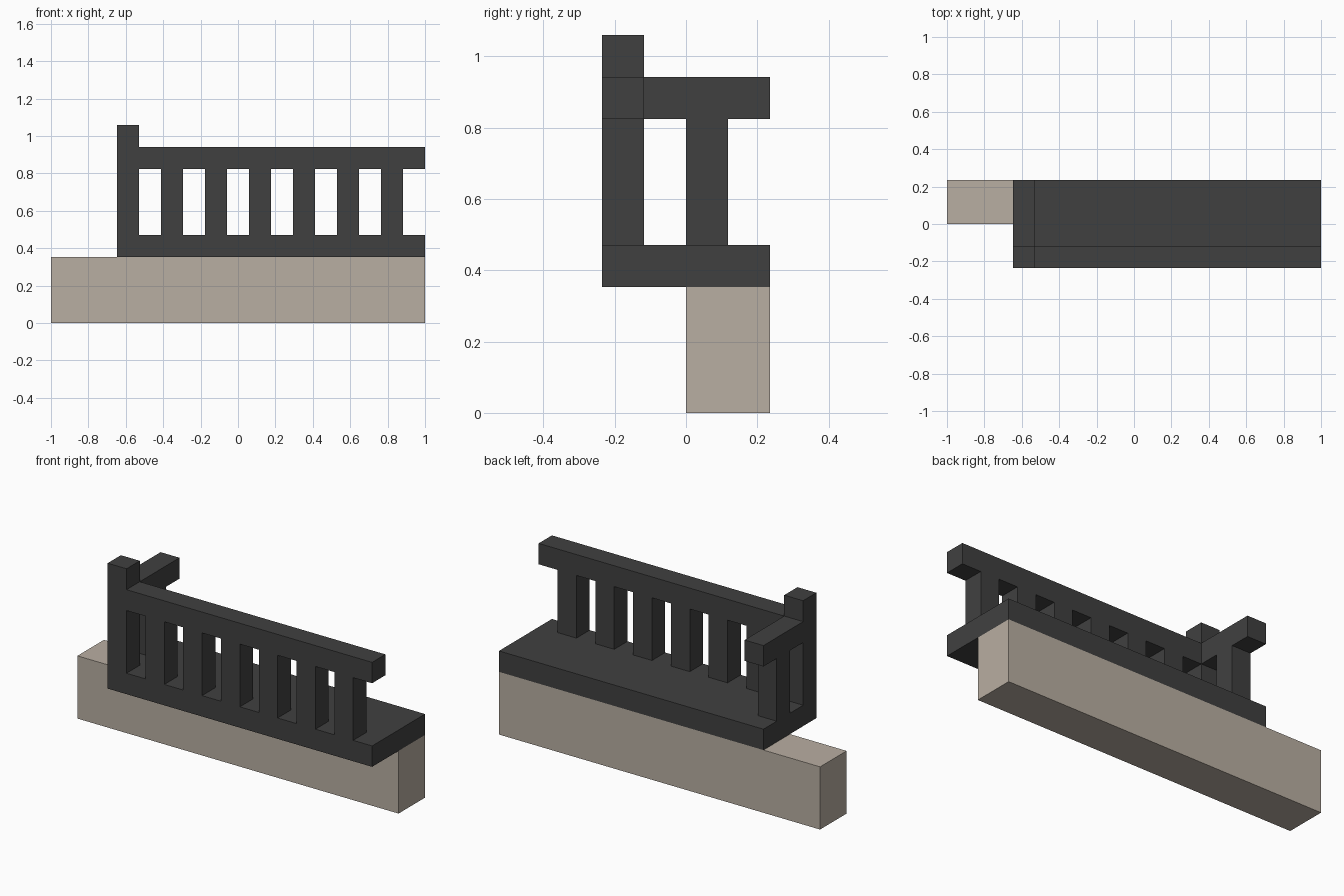
import bpy
import bmesh
from mathutils import Vector

if "Cube" in bpy.data.objects:
    bpy.data.objects.remove(bpy.data.objects["Cube"])

U = 2 / 17  # grid module: the model is 17 modules long


def material(name, rgb):
    m = bpy.data.materials.new(name)
    m.diffuse_color = (*rgb, 1)
    m.use_nodes = True
    m.node_tree.nodes["Principled BSDF"].inputs["Base Color"].default_value = m.diffuse_color
    return m


stone = material("tan stone", (0.485, 0.425, 0.36))
iron = material("dark grey", (0.051, 0.051, 0.051))


def box(name, x, y, z, mat):
    """Box from (min, max) ranges in modules; x counts from the left end."""
    lo = Vector((x[0] - 8.5, y[0], z[0])) * U
    hi = Vector((x[1] - 8.5, y[1], z[1])) * U
    bm = bmesh.new()
    bmesh.ops.create_cube(bm, size=1)
    bmesh.ops.scale(bm, vec=hi - lo, verts=bm.verts)
    bmesh.ops.translate(bm, vec=(lo + hi) / 2, verts=bm.verts)
    mesh = bpy.data.meshes.new(name)
    bm.to_mesh(mesh)
    bm.free()
    mesh.materials.append(mat)
    ob = bpy.data.objects.new(name, mesh)
    bpy.context.collection.objects.link(ob)
    return ob


# Supporting wall and overhanging floor slab
box("base_wall", (0, 17), (0, 2), (0, 3), stone)
box("floor_slab", (3, 17), (-2, 2), (3, 4), iron)

# Corner post with the two rails running from it
box("corner_post", (3, 4), (-2, -1), (4, 9), iron)
box("front_rail", (4, 17), (-2, -1), (7, 8), iron)
box("side_rail", (3, 4), (-1, 2), (7, 8), iron)

# Balusters: six along the front, one on the side
for i in range(6):
    x = 5 + 2 * i
    box(f"front_baluster_{i + 1}", (x, x + 1), (-2, -1), (4, 7), iron)
box("side_baluster", (3, 4), (0, 1), (4, 7), iron)
